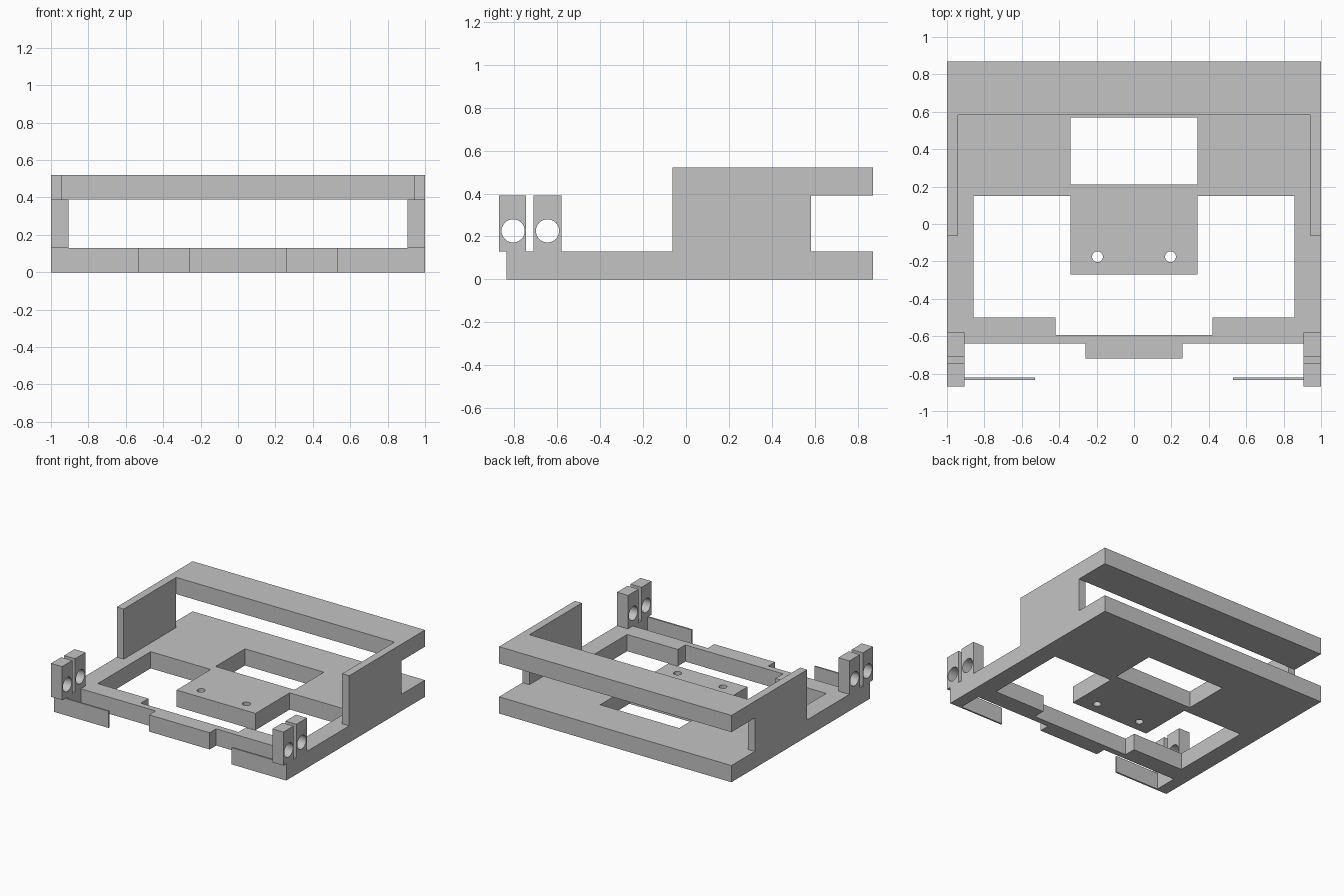
import bpy
import bmesh
import math

scene = bpy.context.scene
cube = bpy.data.objects.get("Cube")
if cube:
    bpy.data.objects.remove(cube, do_unlink=True)

grey = bpy.data.materials.new("plain grey")
grey.use_nodes = True
grey.diffuse_color = (0.55, 0.55, 0.55, 1)
for node in grey.node_tree.nodes:
    if node.type == 'BSDF_PRINCIPLED':
        node.inputs["Base Color"].default_value = grey.diffuse_color


def mirrored(half):
    """Close a right-hand half profile with its mirror image."""
    return half + [(-x, y) for x, y in reversed(half)]


def rect(u0, u1, v0, v1):
    return [(u0, v0), (u1, v0), (u1, v1), (u0, v1)]


def circle(u, v, r, n=32):
    return [(u + r * math.cos(2 * math.pi * i / n),
             v + r * math.sin(2 * math.pi * i / n)) for i in range(n)]


def prism(name, loops, low, high, along_x=False):
    """Extrude an outline with holes along z, or a y-z outline along x."""
    curve = bpy.data.curves.new(name + "_profile", 'CURVE')
    curve.dimensions = '2D'
    curve.fill_mode = 'BOTH'
    curve.extrude = (high - low) / 2
    for loop in loops:
        spline = curve.splines.new('POLY')
        spline.points.add(len(loop) - 1)
        for point, (u, v) in zip(spline.points, loop):
            point.co = (u, v, 0, 1)
        spline.use_cyclic_u = True
    helper = bpy.data.objects.new(name + "_helper", curve)
    scene.collection.objects.link(helper)
    graph = bpy.context.evaluated_depsgraph_get()
    mesh = bpy.data.meshes.new_from_object(helper.evaluated_get(graph))
    bpy.data.objects.remove(helper, do_unlink=True)
    bpy.data.curves.remove(curve)

    bm = bmesh.new()
    bm.from_mesh(mesh)
    bmesh.ops.remove_doubles(bm, verts=bm.verts, dist=0.0001)
    for vert in bm.verts:
        u, v, w = vert.co
        w += (low + high) / 2
        vert.co = (w, u, v) if along_x else (u, v, w)
    bmesh.ops.recalc_face_normals(bm, faces=bm.faces)
    for face in bm.faces:
        face.smooth = False
        face.material_index = 0
    bm.to_mesh(mesh)
    bm.free()
    mesh.name = name
    mesh.materials.clear()
    mesh.materials.append(grey)
    obj = bpy.data.objects.new(name, mesh)
    scene.collection.objects.link(obj)
    return obj


BASE = 0.13      # top of the base plate
UPPER = 0.39     # top of the lugs, underside of the rear bar
TOP = 0.52

# Base plate: outer outline, opening around the tongue, window, screw holes
outline = mirrored([(0.26, -0.72), (0.26, -0.64), (0.905, -0.64),
                    (0.905, -0.835), (1, -0.835), (1, 0.87)])
opening = mirrored([(0.34, -0.27), (0.34, 0.15), (0.857, 0.15),
                    (0.857, -0.5), (0.42, -0.5), (0.42, -0.593)])
window = rect(-0.34, 0.34, 0.21, 0.57)
screws = [circle(s * 0.195, -0.175, 0.029) for s in (-1, 1)]
prism("base_plate", [outline, opening, window] + screws, 0, BASE)

# Raised rear bar
prism("rear_bar", [rect(-1, 1, 0.583, 0.87)], UPPER, TOP)

for side, s in (("left", 1), ("right", -1)):
    def span(a, b):
        return sorted((s * a, s * b))

    # Side wall carrying the rear bar
    prism(side + "_wall", [rect(-0.062, 0.583, BASE, TOP)],
          *span(0.94, 1), along_x=True)

    # Pair of drilled lugs at the front corner
    for place, y0, y1, hole in (("front", -0.87, -0.745, -0.805),
                                ("rear", -0.71, -0.58, -0.645)):
        prism(f"{side}_{place}_lug",
              [rect(y0, y1, BASE, UPPER), circle(hole, 0.226, 0.054)],
              *span(0.905, 1), along_x=True)

    # Thin front flap
    prism(side + "_flap", [rect(*span(0.53, 0.905), -0.835, -0.822)], 0, BASE)
